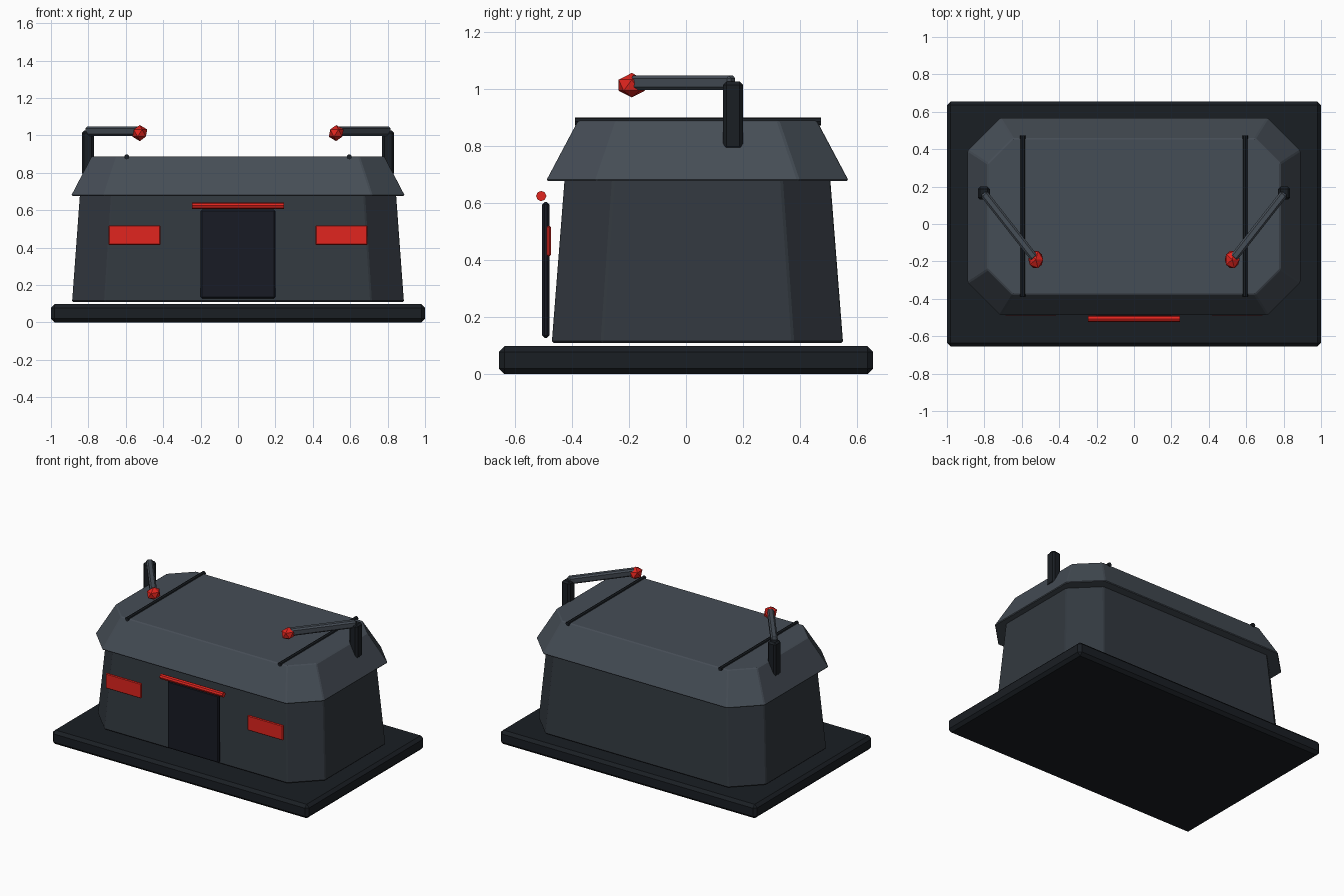
import bpy, bmesh
from mathutils import Vector

if "Cube" in bpy.data.objects:
    bpy.data.objects.remove(bpy.data.objects["Cube"])


def material(name, rgb):
    m = bpy.data.materials.new(name)
    m.diffuse_color = (*rgb, 1)
    m.use_nodes = True
    m.node_tree.nodes["Principled BSDF"].inputs["Base Color"].default_value = m.diffuse_color
    return m


DARK = material("dark_metal", (0.010, 0.013, 0.017))
DOOR = material("door_metal", (0.009, 0.011, 0.018))
WALL = material("wall_grey", (0.032, 0.040, 0.050))
ROOF = material("roof_grey", (0.060, 0.074, 0.092))
RED = material("signal_red", (0.75, 0.018, 0.013))


def finish(name, bm, mat, bevel=0.0):
    bmesh.ops.recalc_face_normals(bm, faces=bm.faces)
    me = bpy.data.meshes.new(name)
    bm.to_mesh(me)
    bm.free()
    me.materials.append(mat)
    ob = bpy.data.objects.new(name, me)
    bpy.context.collection.objects.link(ob)
    if bevel:
        mod = ob.modifiers.new("bevel", "BEVEL")
        mod.width, mod.segments = bevel, 1
    return ob


def box(name, center, size, mat, bevel=0.0):
    bm = bmesh.new()
    bmesh.ops.create_cube(bm, size=1)
    bmesh.ops.scale(bm, vec=size, verts=bm.verts)
    ob = finish(name, bm, mat, bevel)
    ob.location = center
    return ob


def octagon_frustum(name, rings, mat, bevel):
    """Stack of chamfered rectangles: (z, half x, half y, corner cut)."""
    bm = bmesh.new()
    loops = []
    for z, hx, hy, c in rings:
        pts = [(hx, hy - c), (hx - c, hy), (c - hx, hy), (-hx, hy - c),
               (-hx, c - hy), (c - hx, -hy), (hx - c, -hy), (hx, c - hy)]
        loops.append([bm.verts.new((x, y + 0.04, z)) for x, y in pts])
    low, high = loops
    for i in range(8):
        j = (i + 1) % 8
        bm.faces.new((low[i], low[j], high[j], high[i]))
    bm.faces.new(low[::-1])
    bm.faces.new(high)
    return finish(name, bm, mat, bevel)


def rod(name, center, radius, length, axis, mat):
    bm = bmesh.new()
    bmesh.ops.create_cone(bm, cap_ends=True, segments=8, radius1=radius,
                          radius2=radius, depth=length)
    ob = finish(name, bm, mat)
    ob.location = center
    ob.rotation_euler = Vector(axis).to_track_quat('Z', 'Y').to_euler()
    return ob


# Base slab, walls and hipped roof
box("base_slab", (0, 0, 0.049), (2, 1.31, 0.098), DARK, 0.02)
octagon_frustum("walls", [(0.11, 0.887, 0.51, 0.175), (0.685, 0.845, 0.465, 0.17)], WALL, 0.006)
octagon_frustum("roof", [(0.677, 0.892, 0.53, 0.175), (0.888, 0.782, 0.418, 0.135)], ROOF, 0.006)

# Door and the lamp bar above it
box("door", (0, -0.491, 0.365), (0.4, 0.025, 0.475), DOOR, 0.008)
rod("door_lamp", (0, -0.507, 0.624), 0.018, 0.49, (1, 0, 0), RED)

for s, side in ((-1, "left"), (1, "right")):
    # Red window and roof seam
    box(side + "_window", (s * 0.553, -0.481, 0.466), (0.278, 0.016, 0.106), RED, 0.005)
    rod(side + "_roof_seam", (s * 0.595, 0.042, 0.885), 0.014, 0.86, (0, 1, 0), DARK)

    # Post with angled arm and faceted red tip
    box(side + "_post", (s * 0.803, 0.165, 0.905), (0.064, 0.07, 0.24), DARK, 0.012)
    a, b = Vector((s * 0.805, 0.165, 1.021)), Vector((s * 0.53, -0.185, 1.021))
    arm = box(side + "_arm", (a + b) / 2, (0.044, (b - a).length, 0.05), ROOF, 0.01)
    arm.rotation_euler = (b - a).to_track_quat('Y', 'Z').to_euler()

    bm = bmesh.new()
    bmesh.ops.create_icosphere(bm, subdivisions=1, radius=0.043)
    bmesh.ops.scale(bm, vec=(1.03, 1.25, 1), verts=bm.verts)
    finish(side + "_arm_tip", bm, RED).location = (s * 0.525, -0.19, 1.012)
